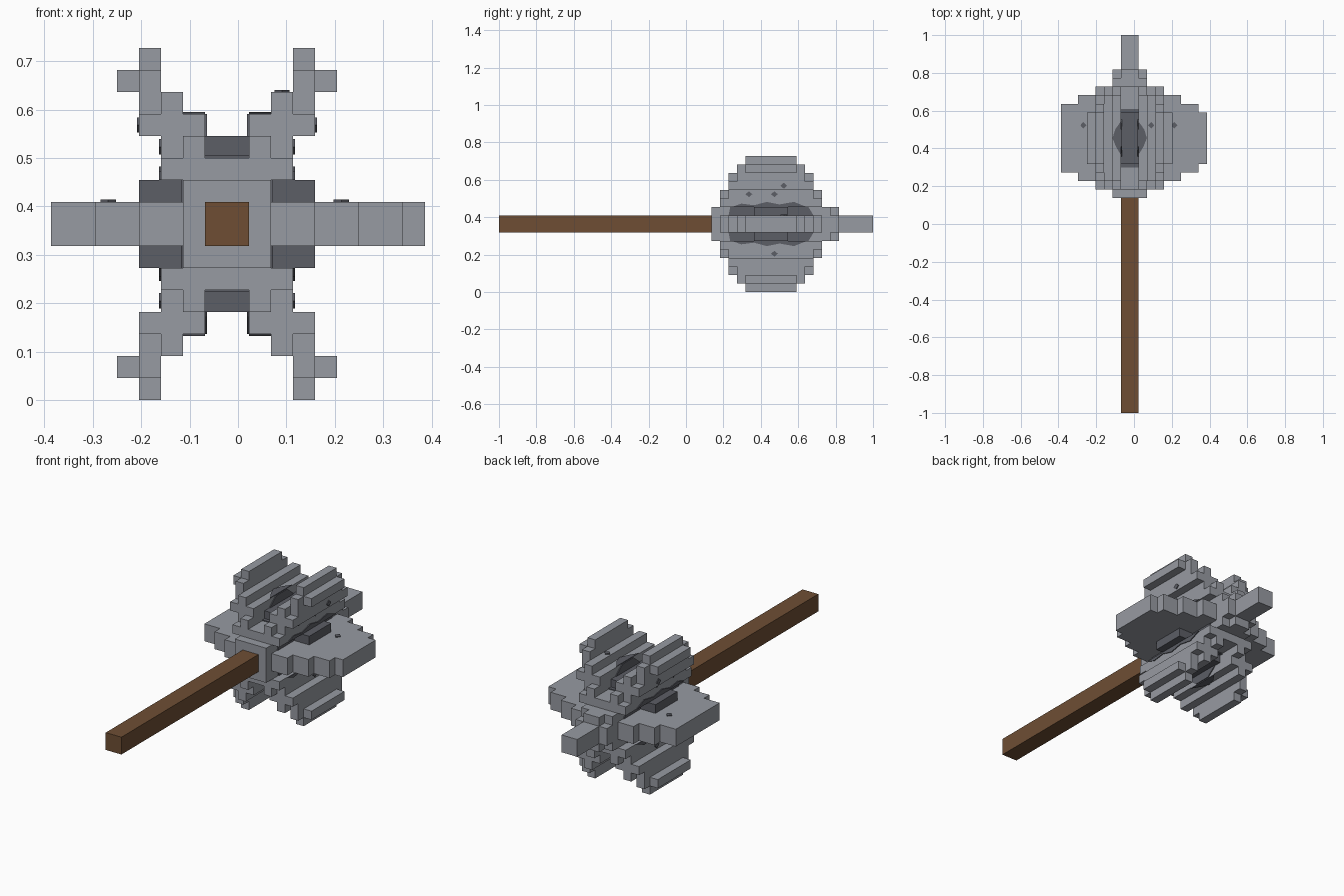
import bpy, bmesh
from mathutils import Vector

if "Cube" in bpy.data.objects:
    bpy.data.objects.remove(bpy.data.objects["Cube"], do_unlink=True)

U = 1 / 22      # size of one block
SIDES = (-1, 1)


def material(name, rgb):
    m = bpy.data.materials.new(name)
    m.use_nodes = True
    m.diffuse_color = (*rgb, 1)
    bsdf = next(n for n in m.node_tree.nodes if n.type == "BSDF_PRINCIPLED")
    bsdf.inputs["Base Color"].default_value = (*rgb, 1)
    return m


steel = material("steel grey", (0.31, 0.325, 0.36))
dark = material("dark grey", (0.107, 0.112, 0.133))
wood = material("brown wood", (0.156, 0.076, 0.034))


def place(x, y, z):
    """Block coordinates about the shaft axis to world units."""
    return Vector(((x - 0.5) * U, y * U, (z + 8) * U))


def box(bm, x, y, z):
    bottom = [bm.verts.new(place(a, b, z[0])) for a, b in
              ((x[0], y[0]), (x[1], y[0]), (x[1], y[1]), (x[0], y[1]))]
    solid(bm, bottom, place(0, 0, z[1]) - place(0, 0, z[0]))


def solid(bm, verts, shift):
    face = bm.faces.new(verts)
    new = bmesh.ops.extrude_face_region(bm, geom=[face], use_keep_orig=True)["geom"]
    bmesh.ops.translate(bm, vec=shift, verts=[v for v in new if isinstance(v, bmesh.types.BMVert)])


def plate(bm, axis, level, sign, points):
    """Thin painted patch on a wall (axis x) or a floor (axis z); points are (y, other)."""
    def at(lv, y, o):
        return place(lv, y, o) if axis == "x" else place(o, y, lv)
    verts = [bm.verts.new(at(level, y, o)) for y, o in points]
    solid(bm, verts, at(level + 0.1 * sign, 0, 0) - at(level, 0, 0))


def finish(name, bm, mat):
    bmesh.ops.recalc_face_normals(bm, faces=bm.faces)
    mesh = bpy.data.meshes.new(name)
    bm.to_mesh(mesh)
    bm.free()
    mesh.materials.append(mat)
    bpy.context.collection.objects.link(bpy.data.objects.new(name, mesh))


def part(name, mat, boxes):
    bm = bmesh.new()
    for b in boxes:
        box(bm, *b)
    finish(name, bm, mat)


def mirrored(span, s):
    return tuple(sorted(s * v for v in span))


# Shaft and rear spike
part("handle", wood, [((-1, 1), (-22, 3.2), (-1, 1))])
part("rear_spike", steel, [((-1, 1), (17, 22), (-1, 1))])

# Head core with collars at both ends
part("head_core", steel, [
    ((-2, 2), (3, 17), (-2, 2)),
    ((-2, 2), (16, 18), (-1, 1)),
    ((-1, 1), (16, 18), (-2, 2)),
    ((-2, 2), (4, 16), (-3, 3)),
])

# Wide stepped flanges on the left and right
flange = [((-w, w), (w / 2 + 2, 18 - w / 2), (-1, 1)) for w in (4, 6, 8)]
part("side_flanges", steel, flange + [((8, 9), (7, 13), (-1, 1))])

# Four stepped diagonal blades: x span, z span, front block
steps = [
    ((2, 3), (2, 3), 4), ((1, 2), (3, 4), 4),
    ((2, 3), (3, 4), 5), ((1, 2), (4, 5), 5), ((2, 3), (4, 6), 5), ((3, 4), (4, 5), 5),
    ((3, 4), (5, 7), 6), ((3, 4), (7, 8), 7), ((4, 5), (6, 7), 7),
]
for sx, side in zip(SIDES, ("right", "left")):
    for sz, height in zip(SIDES, ("lower", "upper")):
        part(f"{height}_{side}_blade", steel,
             [(mirrored(x, sx), (y, 20 - y), mirrored(z, sz)) for x, z, y in steps])

# Dark lugs between the blades
part("dark_lugs", dark,
     [((-1, 1), (7, 13), mirrored((3, 4), s)) for s in SIDES]
     + [((-4, 4), (8, 12), mirrored((1, 2), s)) for s in SIDES])

# Dark stains around the lugs
bm = bmesh.new()
wall = [(5, 1), (15, 1), (14.4, 2), (5.2, 2)]
rim = [(5.4, 2), (6.5, 2.4), (8, 2.2), (9.5, 2.6), (11, 2.3), (12.7, 2.6), (14.2, 2)]
valley = [(6.6, -1), (13.4, -1), (13.4, 1), (6.6, 1)]
slope = [(7, 3), (13, 3), (12, 4.2), (11, 5), (9, 5), (8, 4.2)]
crest = [(8, 1), (9, 1.6), (10, 2), (11, 1.7), (12, 1)]
for sz in SIDES:
    plate(bm, "z", 3 * sz, sz, valley)
    for sx in SIDES:
        plate(bm, "x", 2 * sx, sx, [(y, z * sz) for y, z in wall])
        plate(bm, "x", 3 * sx, sx, [(y, z * sz) for y, z in rim])
        plate(bm, "x", sx, -sx, [(y, z * sz) for y, z in slope])
        plate(bm, "z", 5 * sz, sz, [(y, x * sx) for y, x in crest])
finish("dark_stains", bm, dark)

# Small dark specks on flanges and blades
bm = bmesh.new()
diamond = ((-0.4, 0), (0, 0.35), (0.4, 0), (0, -0.35))
for axis, level, y, other in (("z", 1, 11.5, -5.4), ("z", 1, 11.5, 5.2), ("z", 6, 11.5, 2.5),
                              ("x", 3, 7.4, 3.5), ("x", 3, 10.4, 3.5),
                              ("x", 4, 11.5, 4.5), ("x", 3, 10.4, -3.5)):
    for s in SIDES if axis == "x" else (1,):
        plate(bm, axis, level * s, s, [(y + a, other + b) for a, b in diamond])
finish("dark_specks", bm, dark)
